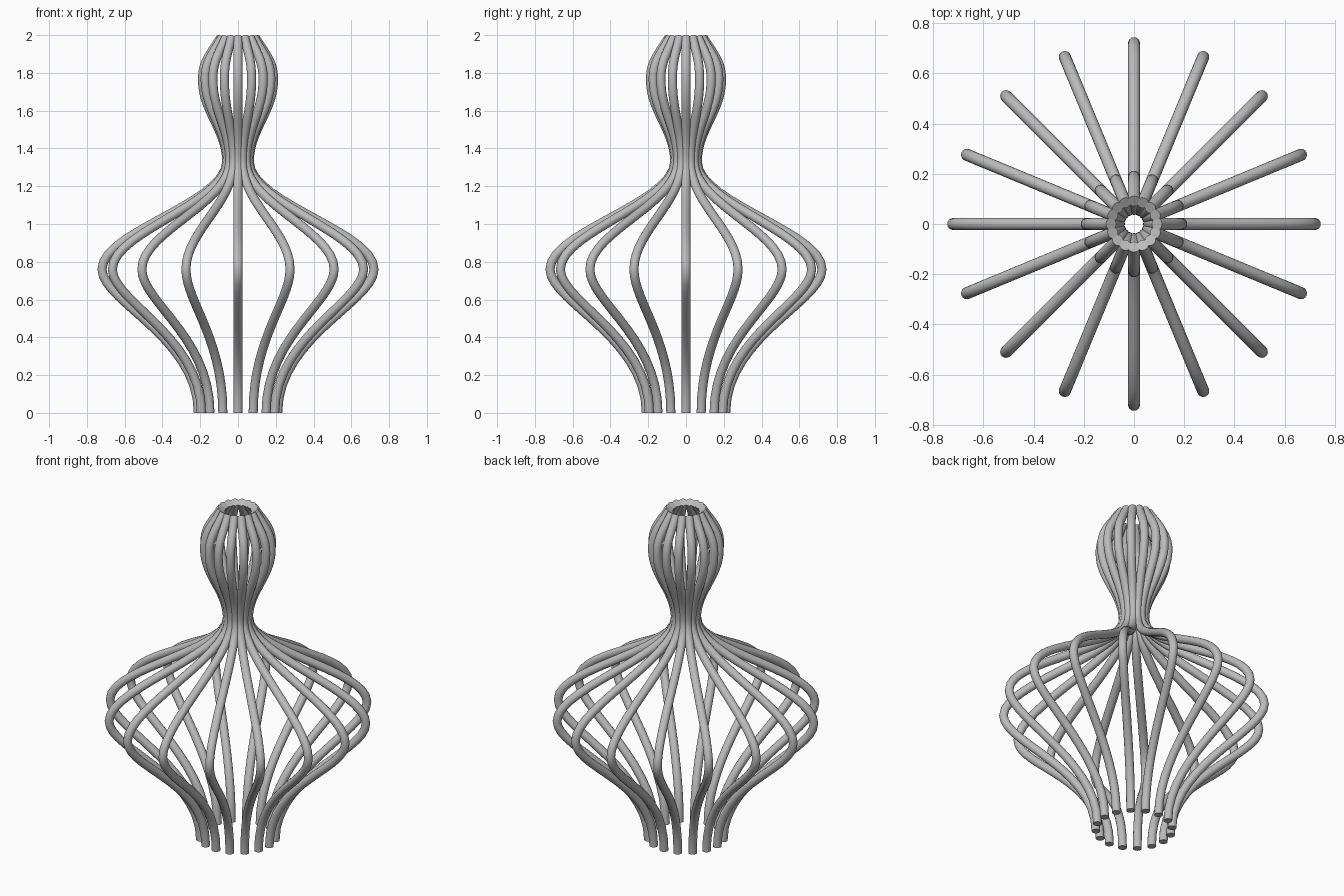
import bpy, bmesh, math
from mathutils import Vector
from mathutils.geometry import interpolate_bezier

if "Cube" in bpy.data.objects:
    bpy.data.objects.remove(bpy.data.objects["Cube"])

RIBS, SIDES, STEPS, RADIUS = 16, 16, 16, 0.024

# One shared material
grey = bpy.data.materials.new("warm_grey")
grey.use_nodes = True
grey.diffuse_color = (0.5, 0.5, 0.5, 1)
grey.node_tree.nodes["Principled BSDF"].inputs["Base Color"].default_value = (0.5, 0.5, 0.5, 1)

# Rib centreline as (radius, height, handle below, handle above); handles are (dr, dz)
KNOTS = [
    (0.21, 0.0, (0, 0), (0, 0.4)),
    (0.72, 0.76, (0, -0.17), (0, 0.2)),
    (0.06, 1.33, (0, -0.22), (0, 0.17)),
    (0.188, 1.765, (0, -0.17), (0, 0.1)),
    (0.091, 1.988, (0.05, -0.085), (0, 0)),
]

path = []
for (r0, z0, _, up), (r1, z1, down, _) in zip(KNOTS, KNOTS[1:]):
    piece = interpolate_bezier(
        Vector((r0, 0, z0)), Vector((r0 + up[0], 0, z0 + up[1])),
        Vector((r1 + down[0], 0, z1 + down[1])), Vector((r1, 0, z1)), STEPS)
    path += piece if not path else piece[1:]

# Sweep a round section along the centreline, level at the foot and square to the rib at the tip
bm = bmesh.new()
rings = []
for i, p in enumerate(path):
    t = (path[min(i + 1, len(path) - 1)] - path[max(i - 1, 0)]).normalized()
    normal = Vector((t.z, 0, -t.x)) if i else Vector((1, 0, 0))
    ring = []
    for k in range(SIDES):
        a = 2 * math.pi * k / SIDES
        offset = normal * math.cos(a) + Vector((0, math.sin(a), 0))
        ring.append(bm.verts.new(p + offset * RADIUS))
    rings.append(ring)
for low, high in zip(rings, rings[1:]):
    for k in range(SIDES):
        n = (k + 1) % SIDES
        bm.faces.new((low[k], low[n], high[n], high[k]))
bm.faces.new(rings[0][::-1])
bm.faces.new(rings[-1])
bmesh.ops.recalc_face_normals(bm, faces=bm.faces)
mesh = bpy.data.meshes.new("rib")
bm.to_mesh(mesh)
bm.free()
mesh.materials.append(grey)

# Ribs spaced evenly around the axis
bpy.ops.object.select_all(action="DESELECT")
for n in range(RIBS):
    rib = bpy.data.objects.new(f"rib_{n + 1}", mesh)
    rib.rotation_euler.z = 2 * math.pi * n / RIBS
    bpy.context.collection.objects.link(rib)
    if n == 0:
        rib.select_set(True)
        bpy.context.view_layer.objects.active = rib
bpy.ops.object.shade_smooth_by_angle(angle=math.radians(40))
